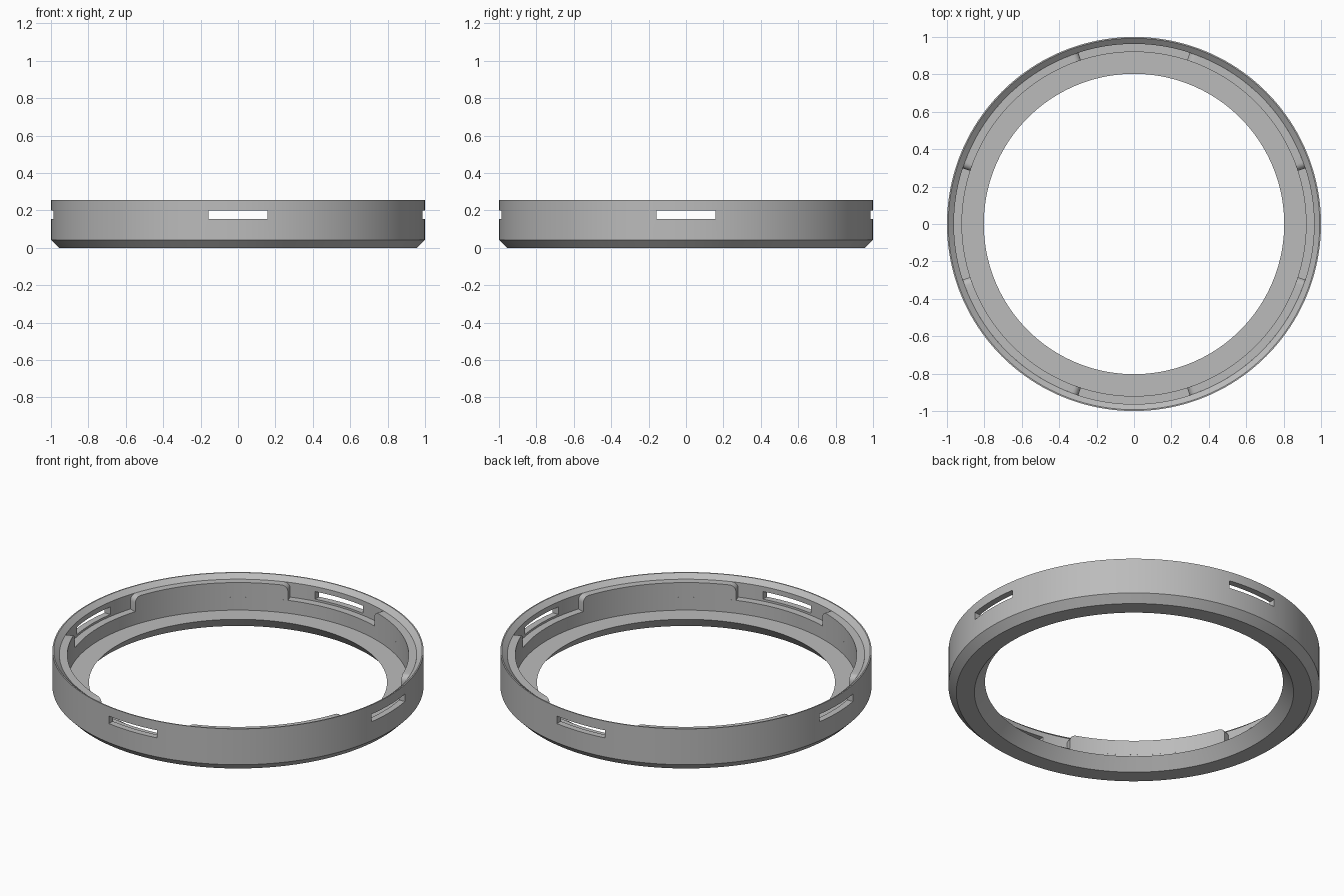
import bpy
import bmesh
from math import sin, cos, pi, radians, sqrt
from mathutils import Matrix

cube = bpy.data.objects.get("Cube")
if cube:
    bpy.data.objects.remove(cube, do_unlink=True)

HEIGHT, LEDGE, FLOOR, TAB_TOP = 0.255, 0.143, 0.066, 0.23
INNER, RECESS = 0.92, 0.963
HALF_RECESS = radians(18)
SEGMENTS = 160

grey = bpy.data.materials.new("plain_grey")
grey.use_nodes = True
grey.diffuse_color = (0.5, 0.5, 0.5, 1)
grey.node_tree.nodes["Principled BSDF"].inputs["Base Color"].default_value = (0.5, 0.5, 0.5, 1)


def make_object(name, bm):
    bmesh.ops.recalc_face_normals(bm, faces=bm.faces)
    mesh = bpy.data.meshes.new(name)
    bm.to_mesh(mesh)
    bm.free()
    mesh.materials.append(grey)
    obj = bpy.data.objects.new(name, mesh)
    bpy.context.collection.objects.link(obj)
    return obj


def polar(r, a, z):
    return (r * cos(a), r * sin(a), z)


def smooth(obj):
    bpy.ops.object.select_all(action='DESELECT')
    obj.select_set(True)
    bpy.context.view_layer.objects.active = obj
    bpy.ops.object.shade_smooth_by_angle(angle=radians(25))


# Ring body: closed profile turned around z
profile = [(0.86, 0), (0.958, 0), (1, 0.042), (1, HEIGHT), (0.993, HEIGHT),
           (RECESS, TAB_TOP), (RECESS, LEDGE), (INNER, LEDGE),
           (INNER, FLOOR), (0.803, FLOOR)]
bm = bmesh.new()
rings = [[bm.verts.new(polar(r, 2 * pi * i / SEGMENTS, z)) for r, z in profile]
         for i in range(SEGMENTS)]
for i in range(SEGMENTS):
    a, b = rings[i], rings[(i + 1) % SEGMENTS]
    for j in range(len(profile)):
        k = (j + 1) % len(profile)
        bm.faces.new((a[j], b[j], b[k], a[k]))
body = make_object("ring_body", bm)

# Four narrow slots through the wall
bm = bmesh.new()
for i in range(4):
    place = (Matrix.Rotation(i * pi / 2, 4, 'Z')
             @ Matrix.Translation((1, 0, 0.1775))
             @ Matrix.Diagonal((0.3, 0.316, 0.045, 1)))
    bmesh.ops.create_cube(bm, size=1, matrix=place)
cutter = make_object("slot_cutter", bm)
cutter.hide_render = True
cut = body.modifiers.new("slots", 'BOOLEAN')
cut.operation = 'DIFFERENCE'
cut.solver = 'EXACT'
cut.object = cutter
bpy.context.view_layer.objects.active = body
bpy.ops.object.modifier_apply(modifier=cut.name)
bpy.data.objects.remove(cutter, do_unlink=True)
smooth(body)

# Four raised pads between the slots, with rounded upper corners
half_pad = pi / 4 - HALF_RECESS
FILLET = 0.035
end_steps = [FILLET / INNER * (1 - cos(pi / 2 * i / 6)) for i in range(7)]
middle = half_pad - end_steps[-1]
angles = [-half_pad + s for s in end_steps]
angles += [-middle + 2 * middle * i / 20 for i in range(1, 20)]
angles += [half_pad - s for s in reversed(end_steps)]


def pad_top(a):
    gap = max(0, FILLET - (half_pad - abs(a)) * INNER)
    return TAB_TOP - FILLET + sqrt(max(0, FILLET ** 2 - gap ** 2))


for n, name in enumerate(("back_left", "back_right", "front_right", "front_left")):
    turn = pi / 4 + n * pi / 2
    bm = bmesh.new()
    columns = []
    for a in angles:
        top = pad_top(a)
        corners = [(INNER, LEDGE), (INNER, top), (RECESS, top), (RECESS, LEDGE)]
        columns.append([bm.verts.new(polar(r, a + turn, z)) for r, z in corners])
    for a, b in zip(columns, columns[1:]):
        for j in range(3):
            bm.faces.new((a[j], b[j], b[j + 1], a[j + 1]))
        bm.faces.new((a[3], b[3], b[0], a[0]))
    bm.faces.new(columns[0])
    bm.faces.new(columns[-1])
    smooth(make_object("inner_pad_" + name, bm))
